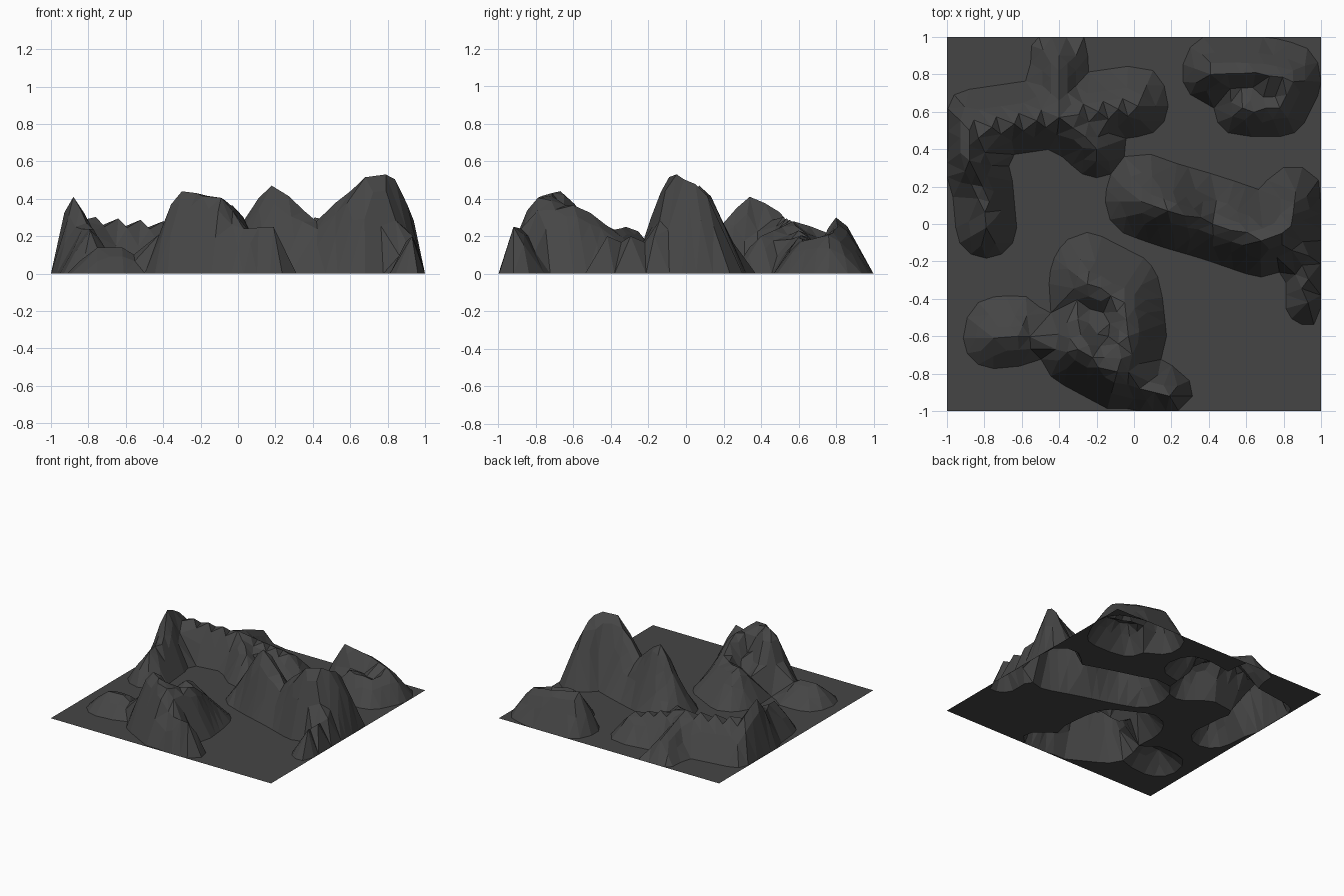
import bpy, bmesh, math
from mathutils import Vector
from mathutils.geometry import delaunay_2d_cdt

if "Cube" in bpy.data.objects:
    bpy.data.objects.remove(bpy.data.objects["Cube"])

# Each ridge: flank width, then crest nodes (x, y, height)
RIDGES = {
    "west_and_north": (.16, (-.79, -.02, .23), (-.81, .2, .25), (-.88, .34, .41),
                       (-.88, .5, .31), (-.4, .57, .28), (.02, .63, .18)),
    "north_spurs": (.15, (-.4, .9, .15), (-.4, .58, .28), (-.2, .4, .2)),
    "centre_and_east": (.19, (.04, .12, .25), (.18, .07, .47), (.42, 0, .25),
                        (.68, -.09, .51), (.79, -.05, .53), (.85, .05, .46)),
    "east_spur": (.12, (.94, .08, .2), (.93, -.42, .2)),
    "south": (.2, (-.3, -.67, .44), (-.09, -.79, .4), (-.03, -.6, .36),
              (-.05, -.42, .22), (-.25, -.32, .25)),
    "foothill": (.12, (.03, -.88, .24), (.19, -.92, .25)),
    "southwest": (.16, (-.75, -.61, .14), (-.62, -.6, .14)),
    "northeast": (.15, (.41, .8, .3), (.65, .81, .25), (.85, .76, .2), (.78, .62, .17), (.58, .62, .2)),
}
NORTH = 1.35   # flanks reach further on the north side
STEPS = 8

# Finely spaced samples along every crest
crest = []
for width, *nodes in RIDGES.values():
    for a, b in zip(nodes, nodes[1:]):
        crest += [(Vector(a).lerp(Vector(b), i / STEPS), width) for i in range(STEPS + 1)]


def height(x, y):
    """Highest flank at this spot, with blunt tops; the border stays on the ground."""
    if max(abs(x), abs(y)) > .995:
        return 0
    best = 0
    for c, w in crest:
        dy = y - c.y
        d = math.hypot(x - c.x, dy / NORTH if dy > 0 else dy) / w
        best = max(best, c.z * min(1, 1.2 * (1 - d)))
    return best


points = [Vector((x, y)) for x in (-1, 1) for y in (-1, 1)]


def add(x, y, gap):
    p = Vector((max(-1, min(1, x)), max(-1, min(1, y))))
    if all((p - q).length > gap for q in points):
        points.append(p)


# Crest nodes and points between them
for width, *nodes in RIDGES.values():
    for n in nodes:
        add(n[0], n[1], .03)
for c, w in crest:
    add(c.x, c.y, .07)

# Foot outline, then shoulder points down the flanks
for reach in (1.02, .3, .6):
    for c, w in crest:
        for k in range(24):
            t = math.tau * k / 24
            x = c.x + reach * w * math.cos(t)
            y = c.y + reach * w * math.sin(t) * (NORTH if math.sin(t) > 0 else 1)
            if reach < 1 or height(x, y) == 0:
                add(x, y, .06)

# Faceted terrain sheet
verts, _, faces, *_ = delaunay_2d_cdt(points, [], [], 0, 1e-5)
bm = bmesh.new()
bv = [bm.verts.new((v.x, v.y, height(v.x, v.y))) for v in verts]
for f in faces:
    bm.faces.new([bv[i] for i in f])
bm.normal_update()
for f in bm.faces:
    if f.normal.z < 0:
        f.normal_flip()
bmesh.ops.dissolve_limit(bm, angle_limit=math.radians(4), verts=bm.verts, edges=bm.edges)
mesh = bpy.data.meshes.new("mountain_terrain")
bm.to_mesh(mesh)
bm.free()
terrain = bpy.data.objects.new("mountain_terrain", mesh)
bpy.context.collection.objects.link(terrain)

# Dark rock
rock = bpy.data.materials.new("dark_rock")
rock.diffuse_color = (.06, .06, .06, 1)
rock.use_nodes = True
rock.node_tree.nodes["Principled BSDF"].inputs["Base Color"].default_value = rock.diffuse_color
mesh.materials.append(rock)
